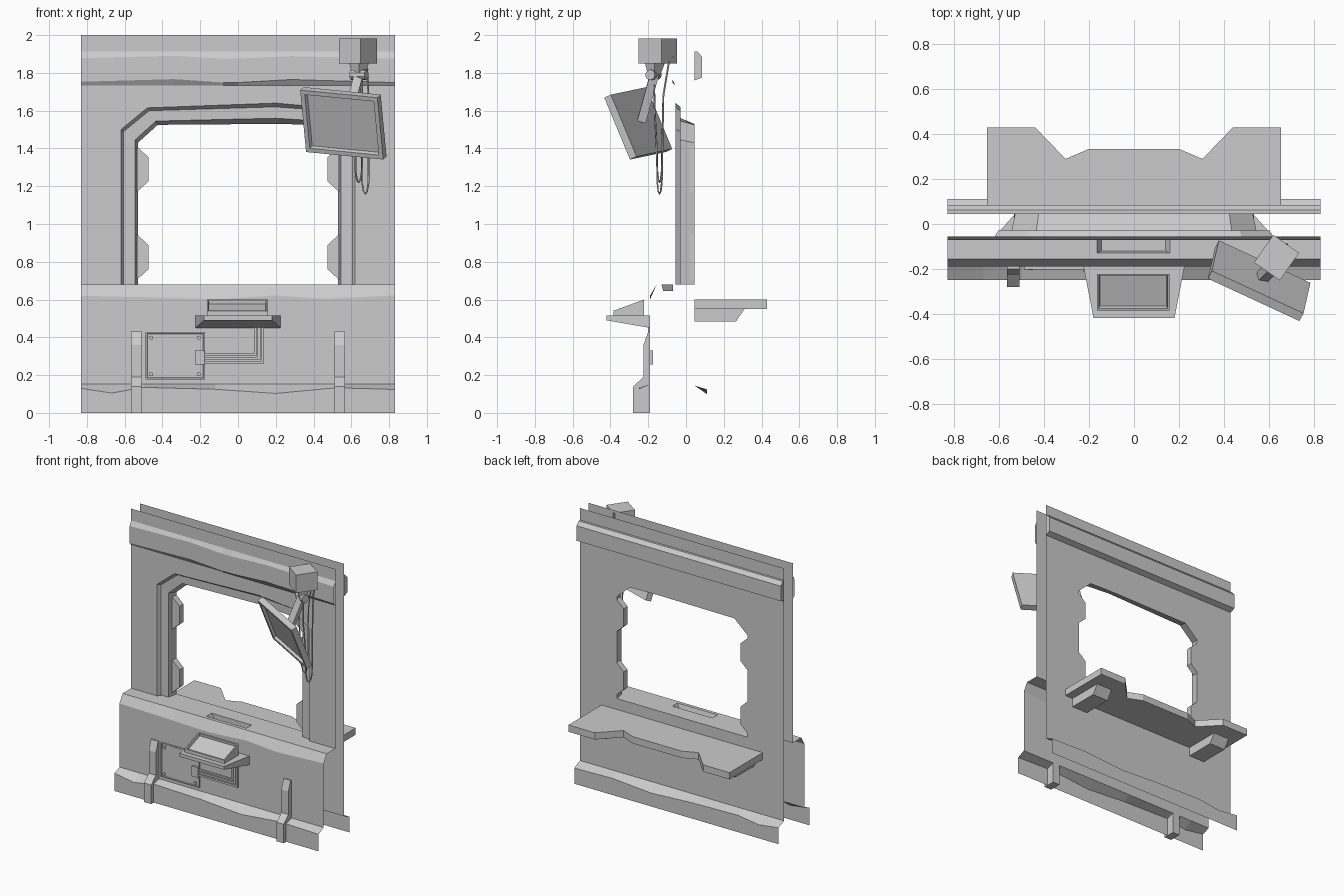
import bpy, bmesh, math
from mathutils import Vector, Matrix

if "Cube" in bpy.data.objects:
    bpy.data.objects.remove(bpy.data.objects["Cube"])

W = 0.83            # half width of the wall
FY, BY, LY = -0.055, 0.045, -0.19   # upper front, back and lower front planes


def mesh(name, verts, faces, facing=None, recess=None, mat=None):
    """Mesh object; facing orients open sheets, recess=(normal, [(thickness, depth)..])."""
    bm = bmesh.new()
    vs = [bm.verts.new(v) for v in verts]
    for f in faces:
        bm.faces.new([vs[i] for i in f])
    bmesh.ops.recalc_face_normals(bm, faces=bm.faces)
    bm.normal_update()
    if facing:
        total = sum((f.normal * f.calc_area() for f in bm.faces), Vector())
        if total.dot(Vector(facing)) < 0:
            bmesh.ops.reverse_faces(bm, faces=bm.faces)
    if recess:
        face = max(bm.faces, key=lambda f: f.normal.dot(Vector(recess[0])))
        for t, d in recess[1]:
            bmesh.ops.inset_region(bm, faces=[face], thickness=t, depth=d)
    if mat:
        bm.transform(mat)
    me = bpy.data.meshes.new(name)
    bm.to_mesh(me)
    bm.free()
    ob = bpy.data.objects.new(name, me)
    bpy.context.collection.objects.link(ob)
    return ob


def loft(name, rings, facing=None):
    n = len(rings[0])
    faces = [(k*n + i, k*n + i + 1, (k+1)*n + i + 1, (k+1)*n + i)
             for k in range(len(rings) - 1) for i in range(n - 1)]
    return mesh(name, [p for r in rings for p in r], faces, facing)


def prism(name, pts, axis, lo, hi, **kw):
    def at(p, t):
        q = list(p)
        q.insert(axis, t)
        return q
    n = len(pts)
    verts = [at(p, t) for t in (lo, hi) for p in pts]
    faces = [tuple(range(n)), tuple(range(n, 2*n))]
    faces += [(i, (i+1) % n, n + (i+1) % n, n + i) for i in range(n)]
    return mesh(name, verts, faces, **kw)


def box(name, x, y, z, **kw):
    pts = [(x[0], y[0]), (x[1], y[0]), (x[1], y[1]), (x[0], y[1])]
    return prism(name, pts, 2, z[0], z[1], **kw)


def rod(name, p, q, r, sides, r2=None):
    p, q = Vector(p), Vector(q)
    rot = (q - p).to_track_quat('Z', 'Y').to_matrix().to_4x4()
    bm = bmesh.new()
    bmesh.ops.create_cone(bm, cap_ends=True, segments=sides, radius1=r, radius2=r2 or r,
                          depth=(q - p).length, matrix=Matrix.Translation((p + q) / 2) @ rot)
    me = bpy.data.meshes.new(name)
    bm.to_mesh(me)
    bm.free()
    ob = bpy.data.objects.new(name, me)
    bpy.context.collection.objects.link(ob)


def strip(name, rows, stations, facing):
    """Sheet along x; rows are (y, z, waviness), stations are (x, wave)."""
    loft(name, [[(x, y, z + w * a) for x, w in stations] for y, z, a in rows], facing)


def arch(a, z1, b, z2, z3, y):
    """Window outline, open at the sill."""
    pts = [(-a, .68), (-a, z1), (-b, z2), (.2, z3), (b, z2), (a, z1), (a, .68)]
    return [(x, y, z) for x, z in pts]


# Window reveal, stepped from front to back
rings = [arch(.62, 1.50, .48, 1.615, 1.64, FY), arch(.605, 1.49, .47, 1.60, 1.62, -.03),
         arch(.545, 1.445, .435, 1.545, 1.56, -.028), arch(.53, 1.43, .425, 1.525, 1.53, BY)]
loft("window_reveal", rings, (0, -1, -.1))

# Upper wall sheets around the window
for name, ring, y, d in (("front_wall", rings[0], FY, -1), ("back_wall", rings[3], BY, 1)):
    pts = ring + [(W, y, .68), (W, y, 2), (-W, y, 2), (-W, y, .68)]
    mesh(name, pts, [range(len(pts))], (0, d, 0))

# Wavy upper trim on the front, straight trim on the back
top_wave = [(-W, -.004), (-.34, .01), (-.08, -.008), (0, -.008), (.28, .008), (W, -.008)]
strip("front_top_trim", [(FY, 1.912, 0), (-.072, 1.882, .8), (-.072, 1.757, 1), (FY, 1.733, 0)],
      top_wave, (0, -1, 0))
prism("back_top_trim", [(BY, 1.76), (.085, 1.775), (.085, 1.885), (.062, 1.912), (BY, 1.912)],
      0, -W, W)

# Lower front panel with chamfered top and skirting
low_wave = [(-W, 0), (-.67, -.025), (-.5, .005), (-.12, -.005), (.2, -.027), (.52, .003), (W, -.006)]
cham_wave = [(-W, .01), (-.4, 0), (-.1, -.008), (.2, .012), (.45, -.006), (W, .012)]
strip("front_chamfer", [(-.155, .68, 0), (LY, .61, 1)], cham_wave, (0, -1, .5))
strip("front_lower_panel", [(LY, .61, 1), (LY, .152, 0)], cham_wave, (0, -1, 0))
strip("front_skirting", [(LY, .152, 0), (-.25, .13, 1), (-.25, 0, 0)], low_wave, (0, -1, 0))

# Lower back panel and skirting
strip("back_lower_panel", [(BY, .68, 0), (BY, .145, 0), (.112, .12, .8), (.112, 0, 0)],
      low_wave, (0, 1, 0))

# Sill with a shallow tray recess
xs, ys = (-W, -.165, .16, W), (-.155, -.13, -.07, FY)
sv = [(x, y, .68) for y in ys for x in xs]
sf = [(j*4 + i, j*4 + i + 1, j*4 + i + 5, j*4 + i + 4)
      for j in range(3) for i in range(3) if (i, j) != (1, 1)]
mesh("sill_ledge", sv, sf, (0, 0, 1))
mesh("sill_opening", [(-.62, FY, .68), (.62, FY, .68), (.53, BY, .68), (-.53, BY, .68)],
     [(0, 1, 2, 3)], (0, 0, 1))
rv = [(x, y, .68) for x, y in ((-.165, -.13), (.16, -.13), (.16, -.07), (-.165, -.07))]
rv += [(x, y, .645) for x, y in ((-.145, -.12), (.14, -.12), (.14, -.07), (-.145, -.07))]
mesh("sill_recess", rv, [(4, 5, 6, 7)] + [(i, (i+1) % 4, 4 + (i+1) % 4, 4 + i) for i in range(4)],
     (0, 0, 1))

# Window catches and front pilasters on both sides
for s, side in ((-1, "left"), (1, "right")):
    for k, zc in enumerate((.825, 1.29)):
        prism(f"window_catch_{side}_{k}", [(s*.535, zc + .12), (s*.475, zc + .065),
              (s*.475, zc - .065), (s*.535, zc - .12)], 1, .0, BY)
    prism(f"pilaster_{side}", [(LY, 0), (-.28, 0), (-.28, .14), (-.225, .19), (-.225, .36),
          (-.20, .43), (LY, .43)], 0, min(s*.51, s*.567), max(s*.51, s*.567))
    x0, x1 = sorted((s*.46, s*.59))
    prism(f"counter_bracket_{side}", [(BY, .55), (.31, .55), (.265, .485), (BY, .485)], 0, x0, x1)

# Back counter
half = [(.655, BY), (.655, .43), (.44, .43), (.305, .29), (.2, .335)]
prism("back_counter", half + [(-x, y) for x, y in reversed(half)], 2, .55, .6)

# Front shelf: tapered slab with a sloped tray on top
sh = [(x, y, z) for y, hw, zs in ((LY, .225, (.45, .515)), (-.42, .18, (.49, .515)))
      for z in zs for x in (-hw, hw)]
hexa = [(0, 1, 3, 2), (4, 5, 7, 6), (0, 1, 5, 4), (2, 3, 7, 6), (0, 2, 6, 4), (1, 3, 7, 5)]
mesh("front_shelf", sh, hexa)
tr = [(x, y, z) for y, zt in ((-.222, .6), (-.385, .54)) for z in (.51, zt) for x in (-.165, .158)]
mesh("shelf_tray", tr, hexa, recess=((0, -.35, .94), [(.012, 0), (.006, -.02)]))

# Access hatch, corner screws, connector and conduit
box("access_hatch", (-.49, -.175), (-.202, LY), (.178, .428),
    recess=((0, -1, 0), [(.01, 0), (.004, -.004)]))
for k, (x, z) in enumerate([(x, z) for x in (-.46, -.208) for z in (.205, .398)]):
    rod(f"hatch_screw_{k}", (x, -.206, z), (x, -.195, z), .011, 8)
box("conduit_connector", (-.228, -.178), (-.212, -.175), (.255, .33))
for k, (o, i) in enumerate(((0, .014), (.02, .034), (.04, .052))):
    x0, x1, z0, z1 = .138 - i, .138 - o, .262 + o, .262 + i
    prism(f"conduit_{k}", [(-.18, z0), (x1, z0), (x1, .46), (x0, .46), (x0, z1), (-.18, z1)],
          1, -.2, LY)

# Ceiling mount, knuckle and arm
box("monitor_mount", (-.07, .07), (-.075, .075), (1.85, 1.982),
    mat=Matrix.Translation((.635, -.15, 0)) @ Matrix.Rotation(math.radians(-35), 4, 'Z'))
rod("mount_neck", (.64, -.165, 1.86), (.64, -.17, 1.78), .055, 4, .03)
rod("arm_knuckle", (.60, -.155, 1.79), (.68, -.19, 1.79), .028, 10)
rod("monitor_arm", (.642, -.165, 1.80), (.572, -.235, 1.545), .033, 4)

# Tilted monitor with recessed screen
r = Vector((.41, -.19, -.04)).normalized()
u = Vector((-.045, -.13, .33))
u = (u - r * u.dot(r)).normalized()
n = u.cross(r)      # points to the monitor's back
M = Matrix((r, n, u)).transposed().to_4x4()
M.translation = (.549, -.27, 1.525)
box("monitor", (-.226, .226), (0, .042), (-.178, .178), mat=M,
    recess=((0, -1, 0), [(.034, 0), (.01, -.018)]))

# Hanging cables
for k, (x, zb) in enumerate(((.622, 1.22), (.657, 1.16))):
    pts = [(.66 + .02*k, -.09, 1.86), (x + .034, -.12, 1.68), (x + .034, -.128, zb + .06),
           (x + .026, -.134, zb + .012), (x + .017, -.14, zb), (x + .008, -.147, zb + .012),
           (x, -.152, zb + .06), (x, -.155, 1.4), (x - .01, -.165, 1.58), (x - .01, -.17, 1.78)]
    cu = bpy.data.curves.new(f"cable_{k}", 'CURVE')
    cu.dimensions = '3D'
    cu.bevel_depth, cu.bevel_resolution = .005, 0
    sp = cu.splines.new('POLY')
    sp.points.add(len(pts) - 1)
    for pt, co in zip(sp.points, pts):
        pt.co = (*co, 1)
    bpy.context.collection.objects.link(bpy.data.objects.new(f"cable_{k}", cu))
